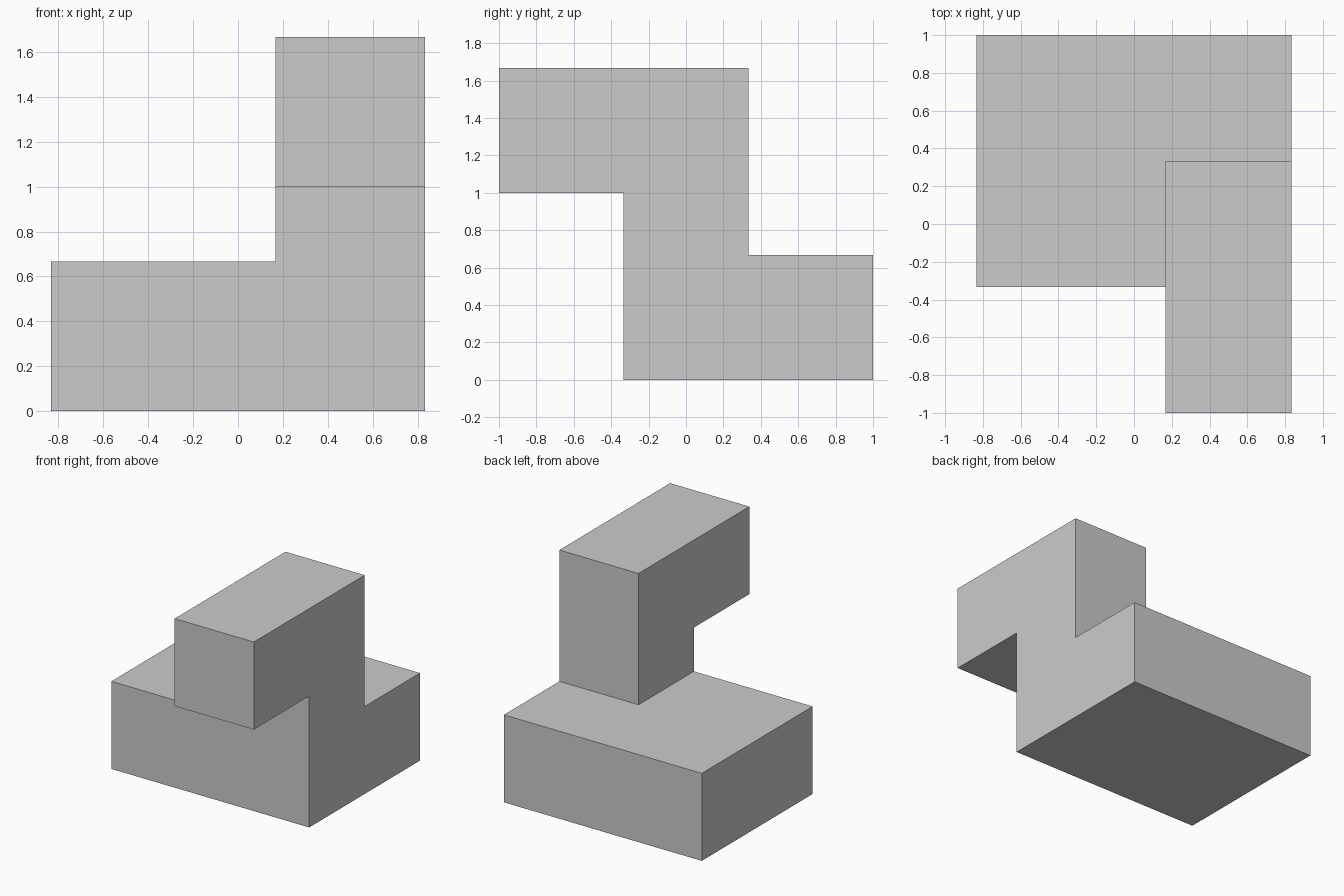
import bpy, bmesh

if "Cube" in bpy.data.objects:
    bpy.data.objects.remove(bpy.data.objects["Cube"])

# Grid lines where the blocks start and stop
X = (-5/6, 1/6, 5/6)
Y = (-1, -1/3, 1/3, 1)
Z = (0, 2/3, 1, 5/3)

# Filled cells: wide base, short column, overhanging arm
base = {(i, j, 0) for i in (0, 1) for j in (1, 2)}
column = {(1, 1, 1)}
arm = {(1, 0, 2), (1, 1, 2)}
cells = base | column | arm

bm = bmesh.new()


def outer_face(cell, axis, side):
    """Add one wall of a cell, wound to face outwards."""
    u, v = (axis + 1) % 3, (axis + 2) % 3
    corners = []
    for du, dv in ((0, 0), (1, 0), (1, 1), (0, 1)):
        p = list(cell)
        p[axis] += side
        p[u] += du
        p[v] += dv
        corners.append(bm.verts.new((X[p[0]], Y[p[1]], Z[p[2]])))
    bm.faces.new(corners if side else corners[::-1])


# Only walls without a neighbouring cell become surface
for cell in sorted(cells):
    for axis in range(3):
        for side in (0, 1):
            neighbour = list(cell)
            neighbour[axis] += 1 if side else -1
            if tuple(neighbour) not in cells:
                outer_face(cell, axis, side)

# Weld into one solid and merge coplanar faces
bmesh.ops.remove_doubles(bm, verts=bm.verts[:], dist=1e-4)
bmesh.ops.dissolve_limit(bm, angle_limit=0.01, verts=bm.verts[:], edges=bm.edges[:])
bmesh.ops.recalc_face_normals(bm, faces=bm.faces[:])

mesh = bpy.data.meshes.new("stepped_block")
bm.to_mesh(mesh)
bm.free()
obj = bpy.data.objects.new("stepped_block", mesh)
bpy.context.collection.objects.link(obj)
